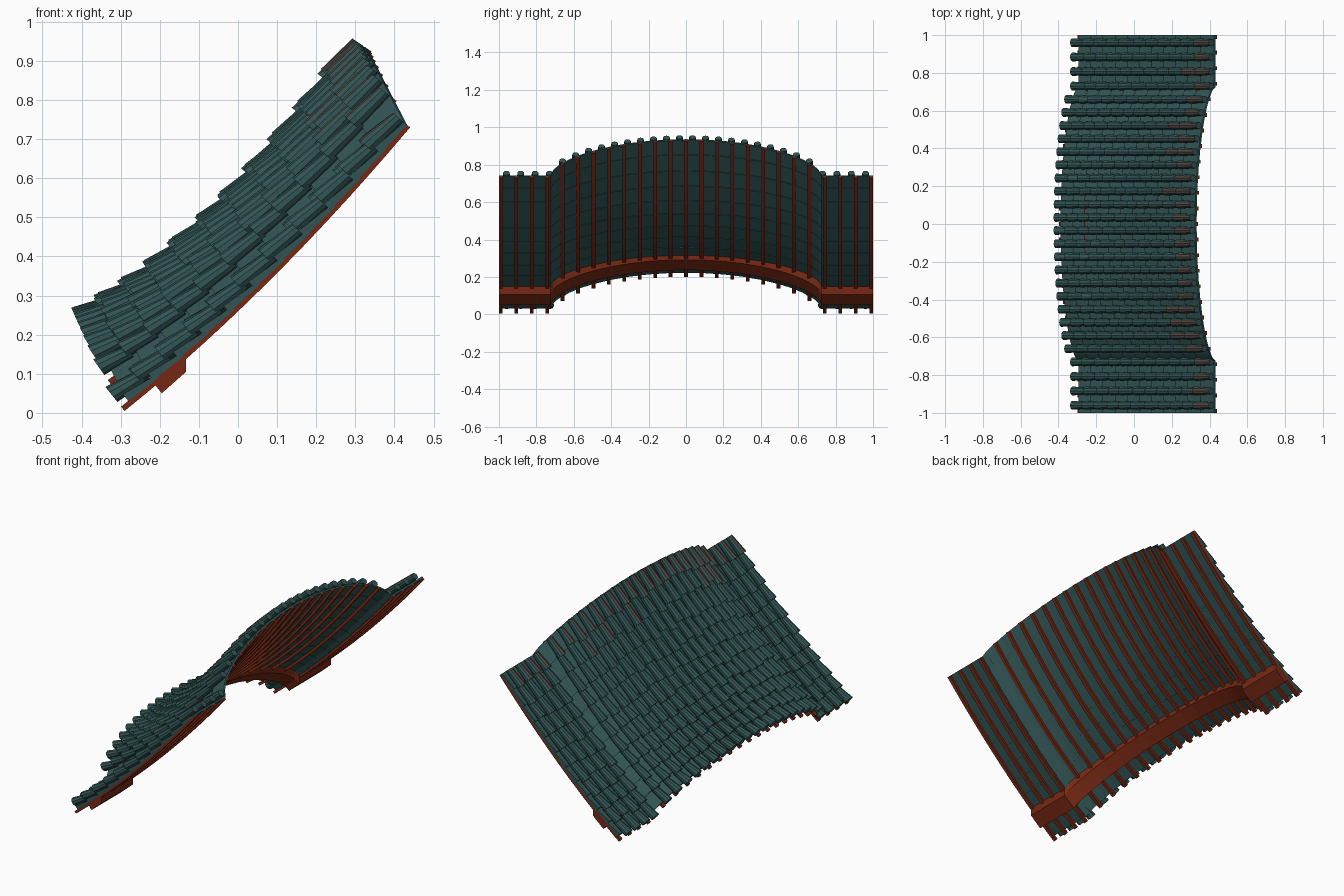
import bpy, math, random
from mathutils import Vector

if "Cube" in bpy.data.objects:
    bpy.data.objects.remove(bpy.data.objects["Cube"])
random.seed(4)

def material(name, c):
    m = bpy.data.materials.new(name)
    m.diffuse_color = (*c, 1)
    m.use_nodes = True
    m.node_tree.nodes["Principled BSDF"].inputs["Base Color"].default_value = m.diffuse_color
    return m

TEAL = material("teal tile", (0.032, 0.088, 0.088))
BROWN = material("weathered brown tile", (0.085, 0.062, 0.055))
RED = material("red timber", (0.19, 0.022, 0.007))

def arch(y):
    """0 on the flat wings, rising to 1 at the crown."""
    return max(0.0, 1 - (y / 0.725) ** 2) ** 0.6

def surf(y, t, n=0.0):
    """Roof point: y across, t from eave (0) to ridge (1), n above the rafters."""
    f = arch(y)
    sag = 0.035 + 0.05 * f
    x = -0.29 + 0.73 * t - 0.10 * f
    z = 0.005 + 0.725 * t - 4 * sag * t * (1 - t) + 0.195 * f
    d = Vector((0.73, 0.725 - 4 * sag * (1 - 2 * t))).normalized()
    return Vector((x - d.y * n, y, z + d.x * n))

def make(name, verts, faces, mats, idx=None):
    me = bpy.data.meshes.new(name)
    me.from_pydata(verts, [], faces)
    for m in mats:
        me.materials.append(m)
    if idx:
        me.polygons.foreach_set("material_index", idx)
    ob = bpy.data.objects.new(name, me)
    bpy.context.collection.objects.link(ob)
    return ob

def loft(rings, verts, faces):
    """Skin closed rings of equal length and cap both ends."""
    b, k = len(verts), len(rings[0])
    for r in rings:
        verts.extend(r)
    for i in range(len(rings) - 1):
        for j in range(k):
            a, c = b + i * k + j, b + i * k + (j + 1) % k
            faces.append((a, c, c + k, a + k))
    faces.append(tuple(range(b + k - 1, b - 1, -1)))
    faces.append(tuple(range(b + (len(rings) - 1) * k, b + len(rings) * k)))

# y stations, denser at the kinks between wings and arch
half = [0, .1, .2, .3, .4, .5, .56, .62, .66, .69, .71, .725, 1.0]
YS = [-y for y in half[:0:-1]] + half
ROWS = 11

# stepped bed of pan tiles
v, f = [], []
for r in range(ROWS):
    t0 = 0.025 + r * 0.975 / ROWS
    t1 = min(1.0, t0 + 1.15 * 0.975 / ROWS)
    loft([[surf(y, t0, .014), surf(y, t1, .010), surf(y, t1, .020), surf(y, t0, .036)]
          for y in YS], v, f)
make("pan_tile_bed", v, f, [TEAL])

# rounded cover tiles, overlapping up the slope
cols = [s * y for y in (.96, .884, .807, .73) for s in (-1, 1)]
cols += [-.66 + i * 1.32 / 19 for i in range(20)]
v, f, idx = [], [], []
SIDES = 10
for y in cols:
    jit = [0] + [random.uniform(-.012, .012) for _ in range(ROWS - 1)] + [0]
    for r in range(ROWS):
        t0 = r / ROWS + jit[r]
        t1 = min(1.0, (r + 1) / ROWS + jit[r + 1] + 0.012)
        rings = []
        for t, n, rad in ((t0, .054, .0245), (t1, .040, .018)):
            ring = []
            for k in range(SIDES):
                a = 2 * math.pi * (k + .5) / SIDES
                p = surf(y, t, n + rad * math.sin(a))
                p.y += rad * math.cos(a)
                ring.append(p)
            rings.append(ring)
        loft(rings, v, f)
        # weathering on the crowns near the ridge
        worn = r == ROWS - 1 or (r == ROWS - 2 and random.random() < .35)
        idx += [1 if worn and k in (1, 2) else 0 for k in range(SIDES)] + [0, 0]
make("cover_tiles", v, f, [TEAL, BROWN], idx)

# rafters under the tiles
v, f = [], []
for i in range(25):
    y = -0.99 + i * 1.98 / 24
    rings = []
    for s in range(15):
        t = s / 14
        ring = []
        for dy, n in ((-.01, 0), (.01, 0), (.01, .014), (-.01, .014)):
            p = surf(y, t, n)
            p.y += dy
            ring.append(p)
        rings.append(ring)
    loft(rings, v, f)
make("rafters", v, f, [RED])

# eave beam following the arch
prof = [(-.215, .075), (-.195, .05), (-.133, .105), (-.133, .148)]
v, f = [], []
loft([[Vector((x - .10 * arch(y), y, z + .195 * arch(y) - .008 * arch(y)))
       for x, z in prof] for y in YS], v, f)
make("eave_beam", v, f, [RED])

# consistent outward normals
import bmesh
for ob in bpy.data.objects:
    bm = bmesh.new()
    bm.from_mesh(ob.data)
    bmesh.ops.recalc_face_normals(bm, faces=bm.faces)
    bm.to_mesh(ob.data)
    bm.free()
